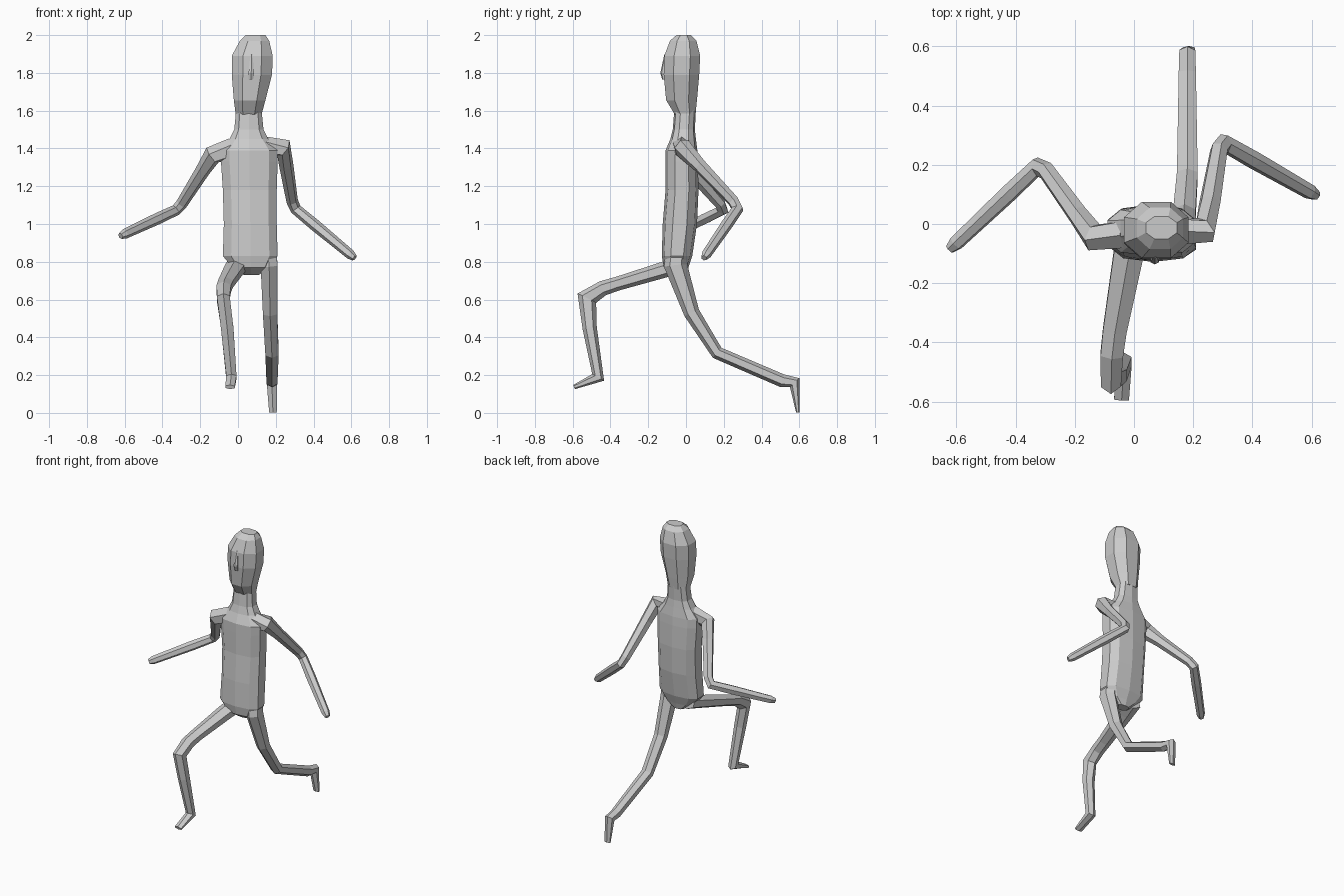
import bpy, bmesh
from math import sin, cos, pi
from mathutils import Vector


def skin(name, rings):
    """Join rings of points into a closed flat-shaded skin."""
    bm = bmesh.new()
    loops = [[bm.verts.new(p) for p in ring] for ring in rings]
    n = len(loops[0])
    for a, b in zip(loops, loops[1:]):
        for i in range(n):
            j = (i + 1) % n
            bm.faces.new((a[i], a[j], b[j], b[i]))
    bm.faces.new(loops[0])
    bm.faces.new(loops[-1])
    bmesh.ops.recalc_face_normals(bm, faces=bm.faces)
    mesh = bpy.data.meshes.new(name)
    bm.to_mesh(mesh)
    bm.free()
    bpy.context.collection.objects.link(bpy.data.objects.new(name, mesh))


def stack(name, sections, sides, power):
    """Horizontal rounded-box sections: z, x min, x max, y min, y max."""
    def bend(v):
        return (abs(v) ** power) * (1 if v > 0 else -1)
    rings = []
    for z, x0, x1, y0, y1 in sections:
        k = cos(pi / sides) ** power
        ring = []
        for i in range(sides):
            a = 2 * pi * (i + 0.5) / sides
            ring.append(((x0 + x1) / 2 + (x1 - x0) / 2 * bend(cos(a)) / k,
                         (y0 + y1) / 2 + (y1 - y0) / 2 * bend(sin(a)) / k, z))
        rings.append(ring)
    skin(name, rings)


def limb(name, path, side, sides=6):
    """Tube along x, y, z, half width along side axis, half depth."""
    pts = [Vector(p[:3]) for p in path]
    rings = []
    for i, p in enumerate(path):
        t = Vector()
        if i > 0:
            t += (pts[i] - pts[i - 1]).normalized()
        if i < len(pts) - 1:
            t += (pts[i + 1] - pts[i]).normalized()
        t.normalize()
        u = (side - side.dot(t) * t).normalized()
        v = t.cross(u)
        ring = []
        for k in range(sides):
            a = 2 * pi * (k + 0.5) / sides
            ring.append(pts[i] + u * p[3] * cos(a) / cos(pi / sides)
                        + v * p[4] * sin(a))
        rings.append(ring)
    skin(name, rings)


# Torso with neck
stack("torso", [
    (0.73, 0.03, 0.11, -0.06, 0.0),
    (0.77, -0.03, 0.17, -0.115, 0.01),
    (0.83, -0.08, 0.21, -0.125, 0.03),
    (1.00, -0.075, 0.205, -0.12, 0.055),
    (1.18, -0.08, 0.205, -0.105, 0.063),
    (1.33, -0.09, 0.21, -0.105, 0.06),
    (1.39, -0.09, 0.21, -0.105, 0.057),
    (1.45, -0.045, 0.16, -0.08, 0.05),
    (1.50, -0.02, 0.135, -0.068, 0.045),
    (1.60, -0.01, 0.125, -0.06, 0.05)], 10, 0.75)

# Head
stack("head", [
    (1.58, -0.012, 0.125, -0.06, 0.05),
    (1.655, -0.022, 0.145, -0.105, 0.058),
    (1.79, -0.033, 0.18, -0.118, 0.07),
    (1.89, -0.033, 0.184, -0.115, 0.075),
    (1.97, 0.01, 0.165, -0.085, 0.055),
    (2.00, 0.04, 0.145, -0.05, 0.025)], 8, 0.9)

# Nose
limb("nose", [
    (0.072, -0.108, 1.90, 0.006, 0.006),
    (0.07, -0.122, 1.80, 0.014, 0.014),
    (0.068, -0.118, 1.765, 0.012, 0.008)], Vector((1, 0, 0)))


def arm(name, root, shoulder, elbow, hand):
    """Bent arm from inside the chest to a rounded hand tip."""
    r, s, e, h = map(Vector, (root, shoulder, elbow, hand))
    side = (e - s).cross(h - e).normalized()
    limb(name, [
        (*r, 0.05, 0.05),
        (*s, 0.045, 0.048),
        (*s.lerp(e, 0.3), 0.034, 0.036),
        (*e.lerp(s, 0.1), 0.027, 0.031),
        (*e.lerp(h, 0.04), 0.025, 0.034),
        (*e.lerp(h, 0.35), 0.027, 0.031),
        (*e.lerp(h, 0.93), 0.023, 0.026),
        (*h, 0.015, 0.016)], side)


arm("right_arm", (-0.03, -0.035, 1.40), (-0.135, -0.045, 1.365),
    (-0.315, 0.205, 1.08), (-0.622, -0.085, 0.937))
arm("left_arm", (0.13, -0.03, 1.41), (0.24, -0.02, 1.405),
    (0.292, 0.28, 1.09), (0.617, 0.095, 0.82))

# Legs with feet, one striding forward and one trailing
limb("front_leg", [
    (0.0, -0.02, 0.785, 0.055, 0.045),
    (-0.02, -0.11, 0.76, 0.05, 0.043),
    (-0.065, -0.36, 0.685, 0.04, 0.037),
    (-0.075, -0.44, 0.66, 0.038, 0.04),
    (-0.078, -0.525, 0.607, 0.034, 0.055),
    (-0.057, -0.51, 0.45, 0.033, 0.038),
    (-0.035, -0.465, 0.188, 0.027, 0.036),
    (-0.042, -0.592, 0.137, 0.025, 0.012)], Vector((1, 0, 0)))
limb("rear_leg", [
    (0.155, -0.045, 0.88, 0.045, 0.055),
    (0.165, -0.055, 0.78, 0.045, 0.062),
    (0.17, 0.03, 0.53, 0.038, 0.042),
    (0.18, 0.165, 0.318, 0.035, 0.035),
    (0.18, 0.51, 0.17, 0.029, 0.035),
    (0.18, 0.575, 0.16, 0.027, 0.034),
    (0.185, 0.592, 0.002, 0.02, 0.009)], Vector((1, 0, 0)))
